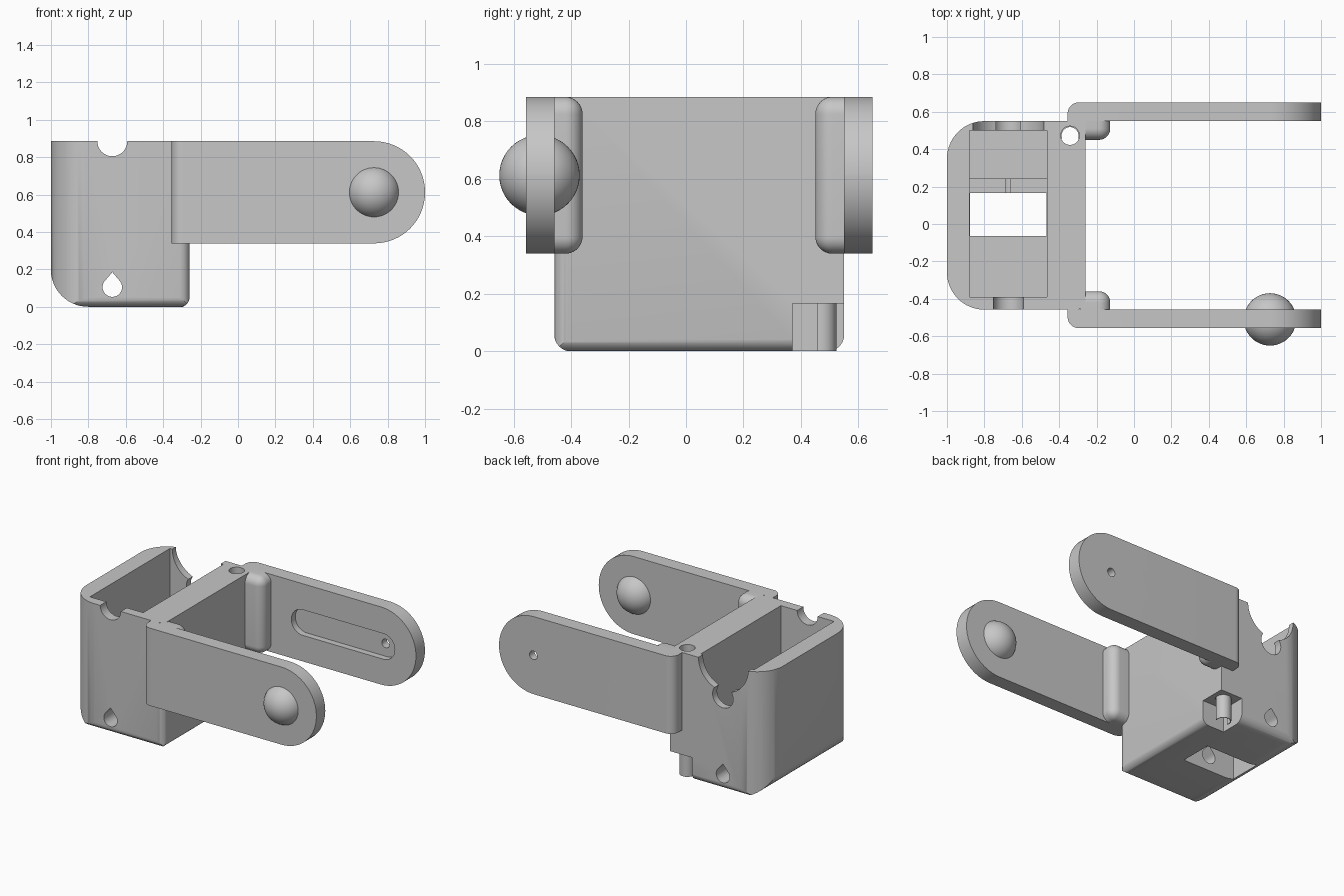
import bpy, bmesh
from math import sin, cos, radians
from mathutils import Vector

if "Cube" in bpy.data.objects:
    bpy.data.objects.remove(bpy.data.objects["Cube"], do_unlink=True)

grey = bpy.data.materials.new("light_grey")
grey.use_nodes = True
GREY = (0.57, 0.57, 0.57, 1)
grey.diffuse_color = GREY
grey.node_tree.nodes["Principled BSDF"].inputs["Base Color"].default_value = GREY


def finish(name, bm):
    bmesh.ops.recalc_face_normals(bm, faces=bm.faces)
    mesh = bpy.data.meshes.new(name)
    bm.to_mesh(mesh)
    bm.free()
    mesh.materials.append(grey)
    obj = bpy.data.objects.new(name, mesh)
    bpy.context.collection.objects.link(obj)
    return obj


def prism(name, pts, axis, lo, hi):
    """Extrude a 2D profile along an axis; profile planes are yz, xz, xy."""
    def place(u, v):
        return {"x": (lo, u, v), "y": (u, lo, v), "z": (u, v, lo)}[axis]
    bm = bmesh.new()
    face = bm.faces.new([bm.verts.new(place(u, v)) for u, v in pts])
    new = bmesh.ops.extrude_face_region(bm, geom=[face])["geom"]
    step = Vector([(hi - lo) * (axis == a) for a in "xyz"])
    bmesh.ops.translate(bm, vec=step, verts=[g for g in new if isinstance(g, bmesh.types.BMVert)])
    # The extrusion keeps the starting face only when it is a boundary
    bmesh.ops.holes_fill(bm, edges=[e for e in bm.edges if e.is_boundary])
    return finish(name, bm)


def arc(cu, cv, r, start, end, n=16):
    return [(cu + r * cos(radians(start + (end - start) * i / n)),
             cv + r * sin(radians(start + (end - start) * i / n))) for i in range(n + 1)]


def circle(cu, cv, r):
    return arc(cu, cv, r, 0, 360, 48)[:-1]


def rounded(u0, u1, v0, v1, bl=0, br=0, tr=0, tl=0):
    """Rectangle with its own radius at each corner."""
    pts = []
    for u, v, r, su, sv, a in ((u0, v0, bl, 1, 1, 180), (u1, v0, br, -1, 1, 270),
                               (u1, v1, tr, -1, -1, 0), (u0, v1, tl, 1, -1, 90)):
        pts += arc(u + su * r, v + sv * r, r, a, a + 90) if r else [(u, v)]
    return pts


def combine(obj, others, operation="DIFFERENCE"):
    for other in others:
        mod = obj.modifiers.new("cut", "BOOLEAN")
        mod.operation, mod.solver, mod.object = operation, "MANIFOLD", other
        bpy.context.view_layer.objects.active = obj
        bpy.ops.object.modifier_apply(modifier=mod.name)
        bpy.data.objects.remove(other, do_unlink=True)
    return obj


def smooth(obj):
    bpy.ops.object.select_all(action="DESELECT")
    obj.select_set(True)
    bpy.context.view_layer.objects.active = obj
    bpy.ops.object.shade_smooth_by_angle(angle=radians(30))


X0, X1, Y0, Y1 = -1.0, -0.26, -0.458, 0.55
TOP, ARM_LOW = 0.885, 0.339
MID = -0.672                  # centre line of the housing openings
PIVOT = (TOP + ARM_LOW) / 2   # height of the arm axis
E = 0.001                     # keeps the profiles from sharing planes

# Housing: meeting of a plan, a front and a side profile
housing = prism("housing", rounded(X0, X1, Y0, Y1, 0.2, 0.05, 0, 0.2), "z", -0.2, 1.2)
combine(housing, [
    prism("front_profile", rounded(X0 - E, X1 + E, 0, TOP, 0.2, 0.05), "y", -0.8, 0.8),
    prism("side_profile", rounded(Y0 - E, Y1 + E, -E, 1.1, 0.06, 0.06), "x", -1.2, 0.2),
], "INTERSECT")

# Corner pocket and pin hole, then cavity, floor step and floor window
tear = arc(MID, 0.105, 0.052, -225, 45, 32) + [(MID, 0.185)]
combine(housing, [
    prism("corner_pocket", rounded(-0.43, 0, 0.37, 0.9), "z", -0.3, 0.166),
    prism("pin_hole", circle(-0.342, 0.473, 0.05), "z", 0.1, 1.3),
    prism("cavity", rounded(-0.88, -0.465, -0.39, 0.5), "z", 0.25, 1.2),
    prism("floor_step", rounded(-0.879, -0.466, -0.06, 0.24), "z", 0.172, 1.1),
    prism("floor_window", rounded(-0.878, -0.467, -0.064, 0.167), "z", -0.2, 1.0),
    # Shaft notches and drain holes in the end walls
    prism("front_notch", circle(MID, TOP, 0.08), "y", -0.7, -0.3),
    prism("back_notch_wide", circle(MID, TOP, 0.19), "y", 0.45, 0.8),
    prism("back_notch_low", circle(MID, 0.66, 0.08), "y", 0.46, 0.8),
    prism("drain_hole", tear, "y", -0.9, 0.9),
])
smooth(housing)

# Thin curved sleeve hanging in the corner pocket
sleeve = arc(-0.342, 0.473, 0.05, -20, 200, 24) + arc(-0.342, 0.473, 0.045, 200, -20, 24)
smooth(prism("pin_sleeve", sleeve, "z", 0.0, 0.175))

# Arms: round-ended plates with a rounded outer heel
for side, lo, hi in (("front", -0.557, Y0), ("back", Y1, 0.65)):
    front = side == "front"
    plan = rounded(-0.355, 1.05, lo, hi, 0.06 if front else 0, 0, 0, 0 if front else 0.06)
    arm = prism(side + "_arm", plan, "z", 0.2, 1.0)
    end = (TOP - ARM_LOW) / 2 - E
    outline = rounded(-0.5, 1.0, ARM_LOW, TOP, 0, end, end)
    combine(arm, [prism("arm_outline", outline, "y", -0.9, 0.9)], "INTERSECT")
    if not front:
        slot = rounded(0.03, 0.835, PIVOT - 0.09, PIVOT + 0.09, *[0.089] * 4)
        combine(arm, [prism("slot", slot, "y", 0.4, lo + 0.045),
                      prism("pivot_hole", circle(0.733, PIVOT, 0.03), "y", 0.3, 0.9)])
    smooth(arm)

    # Knuckle between arm and housing, rounded on every exposed edge
    root, inner = (Y0 - 0.02, -0.36) if front else (Y1 + 0.02, 0.45)
    heel, tip = -0.285, -0.127
    bm = bmesh.new()
    bmesh.ops.create_cube(bm, size=1)
    for v in bm.verts:
        v.co = (tip if v.co.x > 0 else heel,
                inner if (v.co.y > 0) == front else root,
                TOP if v.co.z > 0 else ARM_LOW)
    exposed = [e for e in bm.edges
               if any(abs(v.co.x - heel) > E for v in e.verts)
               and any(abs(v.co.y - root) > E for v in e.verts)]
    bmesh.ops.bevel(bm, geom=exposed, offset=0.06, segments=10, profile=0.5, affect="EDGES")
    smooth(finish(side + "_knuckle", bm))

# Ball set through the front arm
bm = bmesh.new()
bmesh.ops.create_uvsphere(bm, u_segments=48, v_segments=24, radius=0.14)
bmesh.ops.translate(bm, vec=(0.727, -0.51, PIVOT), verts=bm.verts)
smooth(finish("pivot_ball", bm))
